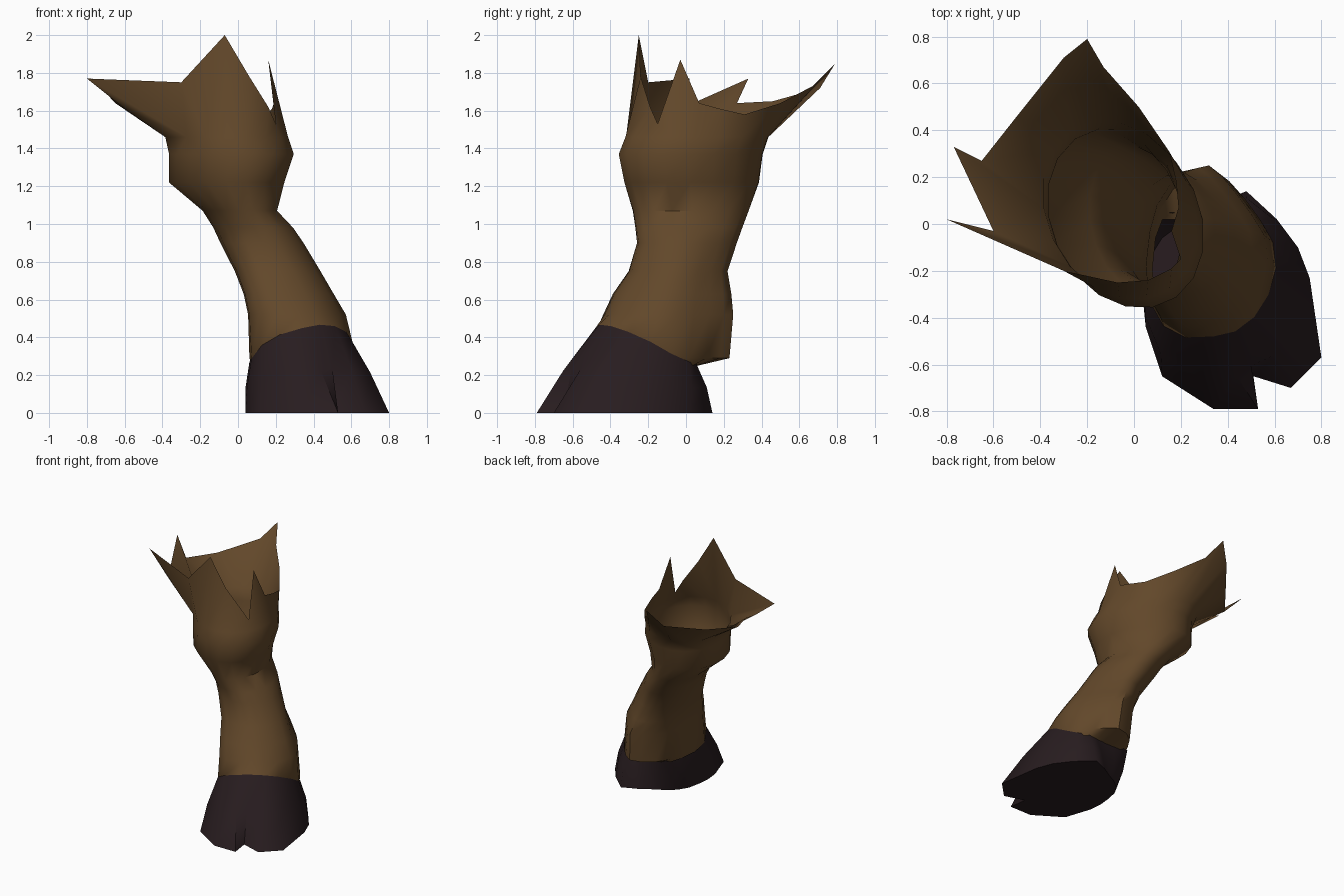
import bpy, math

if "Cube" in bpy.data.objects:
    bpy.data.objects.remove(bpy.data.objects["Cube"])

N = 18  # sides of every ring; vertex 0 sits at -10 degrees, counter-clockwise


def material(name, rgb):
    m = bpy.data.materials.new(name)
    m.diffuse_color = (*rgb, 1)
    m.use_nodes = True
    m.node_tree.nodes["Principled BSDF"].inputs["Base Color"].default_value = m.diffuse_color
    return m


def ring(x0, x1, y0, y1, z, skew=0.0, push=0.0):
    """Skewed ellipse filling the given extents; push moves its diagonal corners to the front left."""
    pts = []
    for i in range(N):
        t = math.radians(20 * i - 10)
        d = push * max(0, math.sin(2 * t))
        pts.append(((x0 + x1) / 2 + (x1 - x0) / 2 * math.cos(t) - d,
                    (y0 + y1) / 2 + (y1 - y0) / 2 * math.sin(t + skew) - d, z))
    return pts


def loft(name, rings, mat, angle, cap=False):
    """Skin a stack of rings, bottom to top."""
    faces = []
    for r in range(len(rings) - 1):
        for i in range(N):
            a, b = r * N + i, r * N + (i + 1) % N
            faces.append((a, b, b + N, a + N))
    if cap:
        faces.append(tuple(reversed(range(N))))
    me = bpy.data.meshes.new(name)
    me.from_pydata([p for r in rings for p in r], [], faces)
    me.materials.append(mat)
    me.shade_smooth()
    me.set_sharp_from_angle(angle=math.radians(angle))
    ob = bpy.data.objects.new(name, me)
    bpy.context.collection.objects.link(ob)
    return ob


def coronet_z(x, y):
    """Sloping hairline between hide and hoof, high at the toe."""
    return 0.085 + 0.63 * (0.5 * x - 0.85 * y)


hide = material("brown hide", (0.122, 0.064, 0.023))
horn = material("dark hoof", (0.021, 0.012, 0.014))

# Hairline rings: hide overhangs the hoof at the heel
base = ring(0.07, 0.61, -0.48, 0.23, 0, 0, 0.04)
hairline = [(x, y, max(0.29, coronet_z(x, y))) for x, y, z in base]
tuck = [(0.33 + (x - 0.33) * 0.93, min(y * 0.95, 0.02), max(0.24, z - 0.05)) for x, y, z in hairline]

# Torn, flared upper rim
rim = [(.16, -.03, 1.87), (.19, .07, 1.64), (.18, .18, 1.61), (.15, .31, 1.58),
       (.02, .50, 1.64), (-.13, .67, 1.73), (-.20, .79, 1.85), (-.30, .71, 1.72),
       (-.50, .46, 1.65), (-.65, .27, 1.64), (-.77, .33, 1.77), (-.60, -.03, 1.61),
       (-.80, .02, 1.77), (-.30, -.20, 1.75), (-.07, -.25, 2.0), (.06, -.24, 1.78),
       (.16, -.19, 1.62), (.20, -.15, 1.53)]

# Leg: hollow open tube
loft("leg", [
    tuck, hairline,
    ring(0.065, 0.575, -0.43, 0.25, 0.52, 0, 0.045),
    ring(0.04, 0.51, -0.38, 0.24, 0.63, 0, 0.04),
    ring(-0.01, 0.44, -0.30, 0.22, 0.75, 0, 0.03),
    ring(-0.09, 0.35, -0.26, 0.27, 0.90, -0.08, 0.02),
    ring(-0.13, 0.295, -0.27, 0.30, 0.98, -0.12, 0.01),
    ring(-0.19, 0.21, -0.285, 0.335, 1.07, -0.15),
    ring(-0.37, 0.25, -0.33, 0.39, 1.22, -0.2),
    ring(-0.37, 0.30, -0.36, 0.41, 1.37, -0.2),
    ring(-0.39, 0.27, -0.325, 0.44, 1.46, -0.2),
    rim], hide, 50)

# Hoof: cloven sole outline, bulged wall, sloping top edge
sole = [(.75, -.23), (.70, -.10), (.61, .02), (.48, .14), (.36, .09), (.26, .03),
        (.20, 0), (.12, -.06), (.07, -.14), (.05, -.24), (.04, -.34), (.05, -.44),
        (.12, -.65), (.34, -.79), (.53, -.79), (.51, -.65), (.67, -.70), (.80, -.57)]
top = [(x, min(y, 0.05), max(0.27, coronet_z(x, y))) for x, y, z in base]
bottom = [(x, y, 0) for x, y in sole]
wall = []
for b, t in zip(bottom, top):
    p = [b[k] + (t[k] - b[k]) * 0.5 for k in range(3)]
    wall.append((max(0.04, 0.36 + (p[0] - 0.36) * 1.04), -0.28 + (p[1] + 0.28) * 1.04, p[2]))
wall[15] = (0.50, -0.605, wall[15][2])  # the cleft fades out towards the top
loft("hoof", [bottom, wall, top], horn, 65, cap=True)
